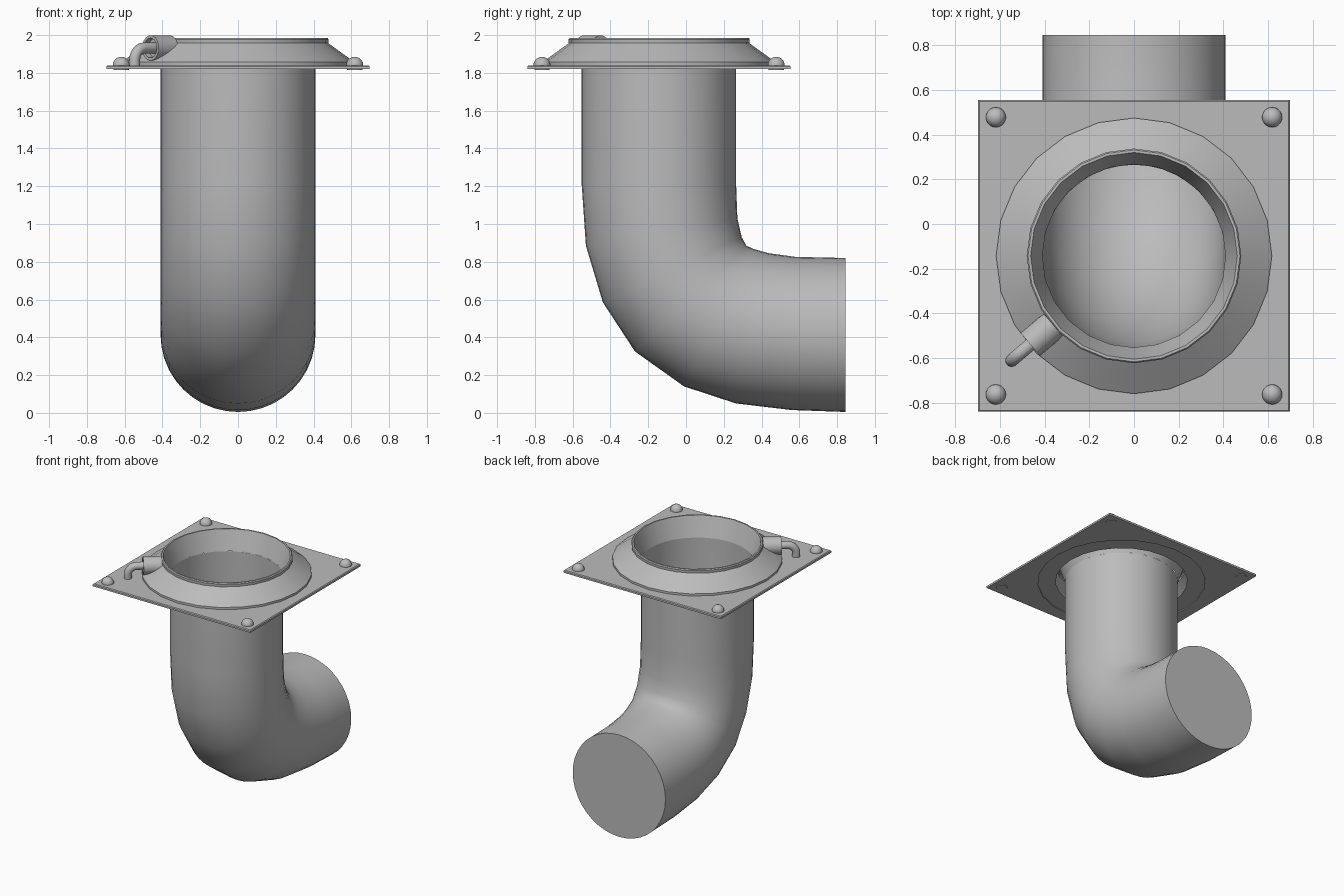
import bpy, bmesh, math
from mathutils import Vector, Matrix

old = bpy.data.objects.get("Cube")
if old:
    bpy.data.objects.remove(old)

CY = -0.1425          # y of the vertical pipe axis
R = 0.41              # pipe radius
PLATE_Z, PLATE_TOP = 1.82, 1.84

metal = bpy.data.materials.new("grey metal")
metal.use_nodes = True
GREY = (0.5, 0.5, 0.5, 1)
metal.diffuse_color = GREY
metal.node_tree.nodes["Principled BSDF"].inputs["Base Color"].default_value = GREY


def finish(name, bm, angle=35, fix=True):
    if fix:
        bmesh.ops.recalc_face_normals(bm, faces=bm.faces)
    mesh = bpy.data.meshes.new(name)
    bm.to_mesh(mesh)
    bm.free()
    obj = bpy.data.objects.new(name, mesh)
    bpy.context.collection.objects.link(obj)
    mesh.materials.append(metal)
    bpy.ops.object.select_all(action='DESELECT')
    obj.select_set(True)
    bpy.context.view_layer.objects.active = obj
    bpy.ops.object.shade_smooth_by_angle(angle=math.radians(angle))
    return obj


def loft(bm, rings, caps=(False, False), closed=False):
    """Skin a list of equal point rings with quads."""
    loops = [[bm.verts.new(p) for p in ring] for ring in rings]
    n = len(loops[0])
    pairs = list(zip(loops, loops[1:]))
    if closed:
        pairs.append((loops[-1], loops[0]))
    for a, b in pairs:
        for i in range(n):
            j = (i + 1) % n
            bm.faces.new((a[i], a[j], b[j], b[i]))
    if caps[0]:
        bm.faces.new(loops[0][::-1])
    if caps[1]:
        bm.faces.new(loops[-1])


def ring(center, u, v, n):
    return [center + u * math.cos(2 * math.pi * i / n) + v * math.sin(2 * math.pi * i / n)
            for i in range(n)]


def circle(r, z, n):
    return ring(Vector((0, CY, z)), Vector((r, 0, 0)), Vector((0, r, 0)), n)


# Elbow pipe: outer and inner bend points (y, z), joined by oval rings
outer = [(-.553, 1.83), (-.553, 1.22), (-.53, .885), (-.44, .585), (-.27, .325),
         (-.01, .14), (.265, .05), (.56, .015), (.845, .005)]
inner = [(.265, 1.83), (.265, 1.22), (.272, 1.03), (.295, .93), (.32, .885),
         (.36, .867), (.44, .845), (.58, .826), (.845, .82)]
rings = []
for o, i in zip(outer, inner):
    a, b = Vector((0, *o)), Vector((0, *i))
    rings.append(ring((a + b) / 2, Vector((R, 0, 0)), (b - a) / 2, 40))
bm = bmesh.new()
loft(bm, rings, caps=(False, True))
finish("elbow_pipe", bm, 40)

# Square mounting plate with a round opening
bm = bmesh.new()
N, HALF, HOLE = 24, 0.697, 0.61


def square(z, half):
    pts = []
    for i in range(N):
        t = 2 * math.pi * i / N
        c, s = math.cos(t), math.sin(t)
        k = half / max(abs(c), abs(s))
        pts.append(Vector((c * k, CY + s * k, z)))
    return pts


loft(bm, [circle(HOLE, PLATE_Z, N), square(PLATE_Z, HALF), square(PLATE_TOP - .006, HALF),
          square(PLATE_TOP, HALF - .006), circle(HOLE, PLATE_TOP, N)], closed=True)
finish("mounting_plate", bm, 30)

# Conical collar with rim and inner funnel, open underneath
bm = bmesh.new()
profile = [(.48, 1.828), (.617, 1.828), (.617, 1.857), (.478, 1.957), (.48, 1.978),
           (.474, 1.985), (.4625, 1.985), (R, 1.83)]
loft(bm, [circle(r, z, N) for r, z in profile])
finish("collar", bm, 30)

# Domed rivets on the four corners
for sx, side in ((1, "left"), (-1, "right")):
    for sy, end in ((-1, "front"), (1, "back")):
        bm = bmesh.new()
        steps = [math.pi / 2 * k / 6 for k in range(6)]
        dome = [(.045 * math.cos(t), PLATE_TOP + .045 * math.sin(t)) for t in steps]
        shift = Vector((sx * .618, sy * .62, 0))
        loft(bm, [[p + shift for p in circle(r, z, 20)]
                  for r, z in [(.04, PLATE_Z - .004), (.045, PLATE_TOP)] + dome[1:] + [(.004, 1.885)]],
             caps=(True, True))
        finish(f"rivet_{end}_{side}", bm, 40)

# Side fitting on the collar: a socket with a recessed outer end
d = Vector((-.76, -.65, 0)).normalized()
side_dir = Vector((-d.y, d.x, 0))
up = Vector((0, 0, 1))
base = Vector((0, CY, 1.932))


def cross(dist, r):
    return ring(base + d * dist, side_dir * r, up * r, 20)


bm = bmesh.new()
loft(bm, [cross(.475, .067), cross(.61, .067), cross(.61, .052), cross(.58, .05)],
     caps=(True, True))
finish("fitting_socket", bm, 40)

# Bent tube leaving the socket and turning down to the plate
bm = bmesh.new()
TUBE, BEND = .029, .065
rings = [ring(base + d * .57, side_dir * TUBE, up * TUBE, 16)]
for k in range(7):
    t = math.pi / 2 * k / 6
    c = base + d * (.655 + BEND * math.sin(t)) - up * BEND * (1 - math.cos(t))
    rings.append(ring(c, side_dir * TUBE, (up * math.cos(t) + d * math.sin(t)) * TUBE, 16))
end = base + d * (.655 + BEND)
end.z = PLATE_TOP - .01
rings.append(ring(end, side_dir * TUBE, d * TUBE, 16))
loft(bm, rings, caps=(True, True))
finish("fitting_tube", bm, 40)
